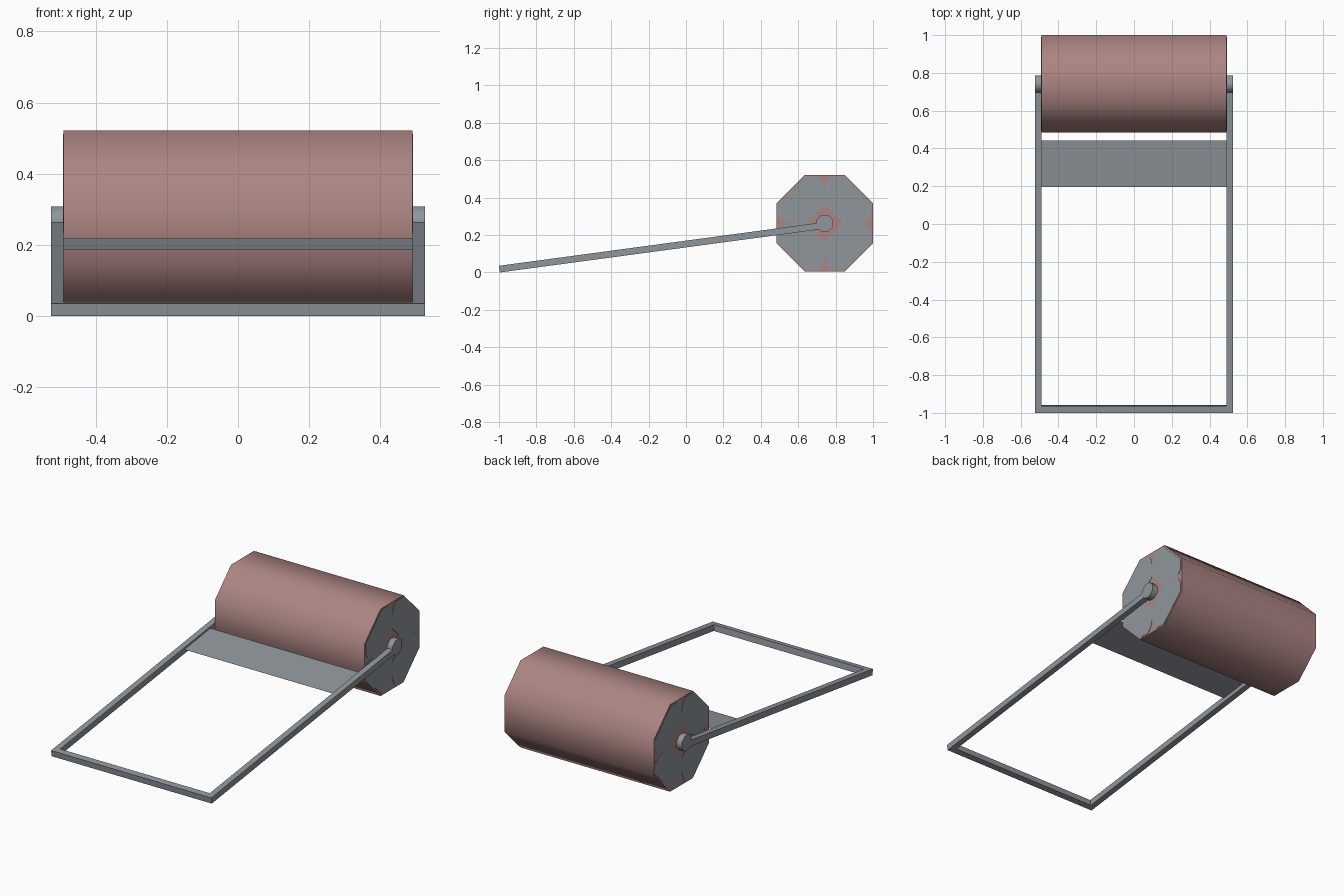
import bpy, bmesh, math
from mathutils import Matrix, Vector

old = bpy.data.objects.get("Cube")
if old:
    bpy.data.objects.remove(old, do_unlink=True)


def material(name, rgb):
    m = bpy.data.materials.new(name)
    m.use_nodes = True
    m.diffuse_color = (*rgb, 1)
    m.node_tree.nodes["Principled BSDF"].inputs["Base Color"].default_value = (*rgb, 1)
    return m


steel = material("steel grey", (0.28, 0.305, 0.335))
rust = material("dusty red", (0.41, 0.235, 0.225))


def prism(name, outline, depth, mat, matrix=Matrix(), smooth=False):
    """Extrude an outline of 3D points along the depth vector (None keeps a sheet)."""
    bm = bmesh.new()
    face = bm.faces.new([bm.verts.new(p) for p in outline])
    if depth:
        ext = bmesh.ops.extrude_face_region(bm, geom=[face], use_keep_orig=True)
        moved = [g for g in ext["geom"] if isinstance(g, bmesh.types.BMVert)]
        bmesh.ops.translate(bm, verts=moved, vec=depth)
        bmesh.ops.recalc_face_normals(bm, faces=bm.faces)
    bm.transform(matrix)
    me = bpy.data.meshes.new(name)
    bm.to_mesh(me)
    bm.free()
    me.materials.append(mat)
    ob = bpy.data.objects.new(name, me)
    bpy.context.collection.objects.link(ob)
    if smooth:
        bpy.ops.object.select_all(action="DESELECT")
        ob.select_set(True)
        bpy.context.view_layer.objects.active = ob
        bpy.ops.object.shade_smooth_by_angle(angle=math.radians(60))
    return ob


HUB = Vector((0, 0.742, 0.263))
INNER, OUTER = 0.49, 0.525


def octagon(apothem, x):
    r = apothem / math.cos(math.pi / 8)
    angles = [(i + 0.5) * math.pi / 4 for i in range(8)]
    return [HUB + Vector((x, r * math.cos(a), r * math.sin(a))) for a in angles]


# Roller drum and axle
prism("roller_drum", octagon(0.258, -INNER), Vector((2 * INNER, 0, 0)), rust, smooth=True)
prism("axle", octagon(0.045, -OUTER), Vector((2 * OUTER, 0, 0)), steel, smooth=True)

# Four grey lobes on each drum end, mirrored about the quadrant diagonal
half = [(0, 0.1), (0, 0.18), (0.015, 0.23), (0.04, 0.249), (0.102, 0.249)]
lobe = half + [(v, u) for u, v in reversed(half)] + [(0.05, 0.05)]
for side, label in ((1, "left"), (-1, "right")):
    for su, sv, spot in ((1, 1, "back_upper"), (-1, 1, "front_upper"),
                         (-1, -1, "front_lower"), (1, -1, "back_lower")):
        pts = [HUB + Vector((side * INNER, su * u, sv * v)) for u, v in lobe]
        prism(f"{label}_end_panel_{spot}", pts, Vector((side * 0.002, 0, 0)), steel)

# Sloping handle frame: one U-shaped bar from axle to grip
slope = Matrix.Translation((0, -0.995, 0)) @ Matrix.Rotation(math.atan(0.1345), 4, "X")
BAR, REACH = 0.036, 1.765
u_shape = [(-OUTER, 0), (OUTER, 0), (OUTER, REACH), (INNER, REACH),
           (INNER, BAR), (-INNER, BAR), (-INNER, REACH), (-OUTER, REACH)]
prism("handle_frame", [(x, s, 0) for x, s in u_shape], Vector((0, 0, BAR)), steel, slope)

# Thin cross sheet between the arms
sheet = [(-INNER, 1.206), (INNER, 1.206), (INNER, 1.453), (-INNER, 1.453)]
prism("cross_sheet", [(x, s, 0.025) for x, s in sheet], None, steel, slope)
